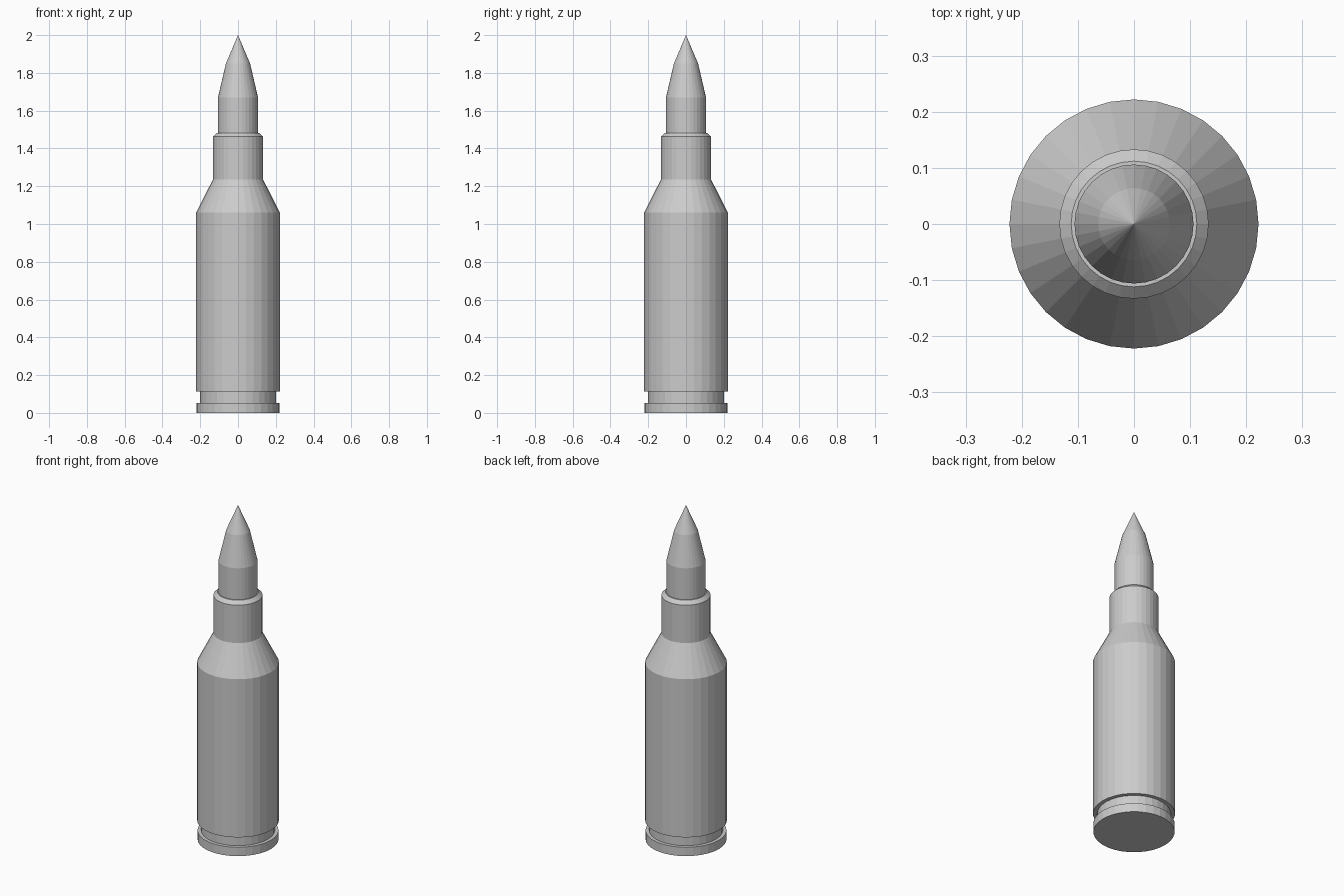
import bpy, bmesh, math

if "Cube" in bpy.data.objects:
    bpy.data.objects.remove(bpy.data.objects["Cube"])

SIDES = 32

def lathe(name, profile):
    """Revolve an (r, z) profile around z; r = 0 makes a single pole vertex."""
    bm = bmesh.new()
    rings = []
    for r, z in profile:
        if r == 0:
            rings.append([bm.verts.new((0, 0, z))] * SIDES)
        else:
            rings.append([bm.verts.new((r * math.cos(2 * math.pi * i / SIDES),
                                        r * math.sin(2 * math.pi * i / SIDES), z))
                          for i in range(SIDES)])
    for a, b in zip(rings, rings[1:]):
        for i in range(SIDES):
            j = (i + 1) % SIDES
            quad = [a[i], a[j], b[j], b[i]]
            bm.faces.new(list(dict.fromkeys(quad)))
    bmesh.ops.recalc_face_normals(bm, faces=bm.faces)
    mesh = bpy.data.meshes.new(name)
    bm.to_mesh(mesh)
    bm.free()
    obj = bpy.data.objects.new(name, mesh)
    bpy.context.collection.objects.link(obj)
    return obj

# Case: rim, extractor groove, body, shoulder, neck with bevelled mouth;
# the profile closes inside the mouth, hidden by the bullet
lathe("case", [
    (0, 0), (0.22, 0), (0.22, 0.053), (0.2, 0.053), (0.2, 0.113),
    (0.222, 0.113), (0.222, 1.06), (0.133, 1.235), (0.133, 1.462),
    (0.112, 1.482), (0, 1.482),
])

# Bullet: straight shank and two-step pointed nose
lathe("bullet", [
    (0.106, 1.482), (0.106, 1.67), (0.064, 1.85), (0, 2.0),
])
